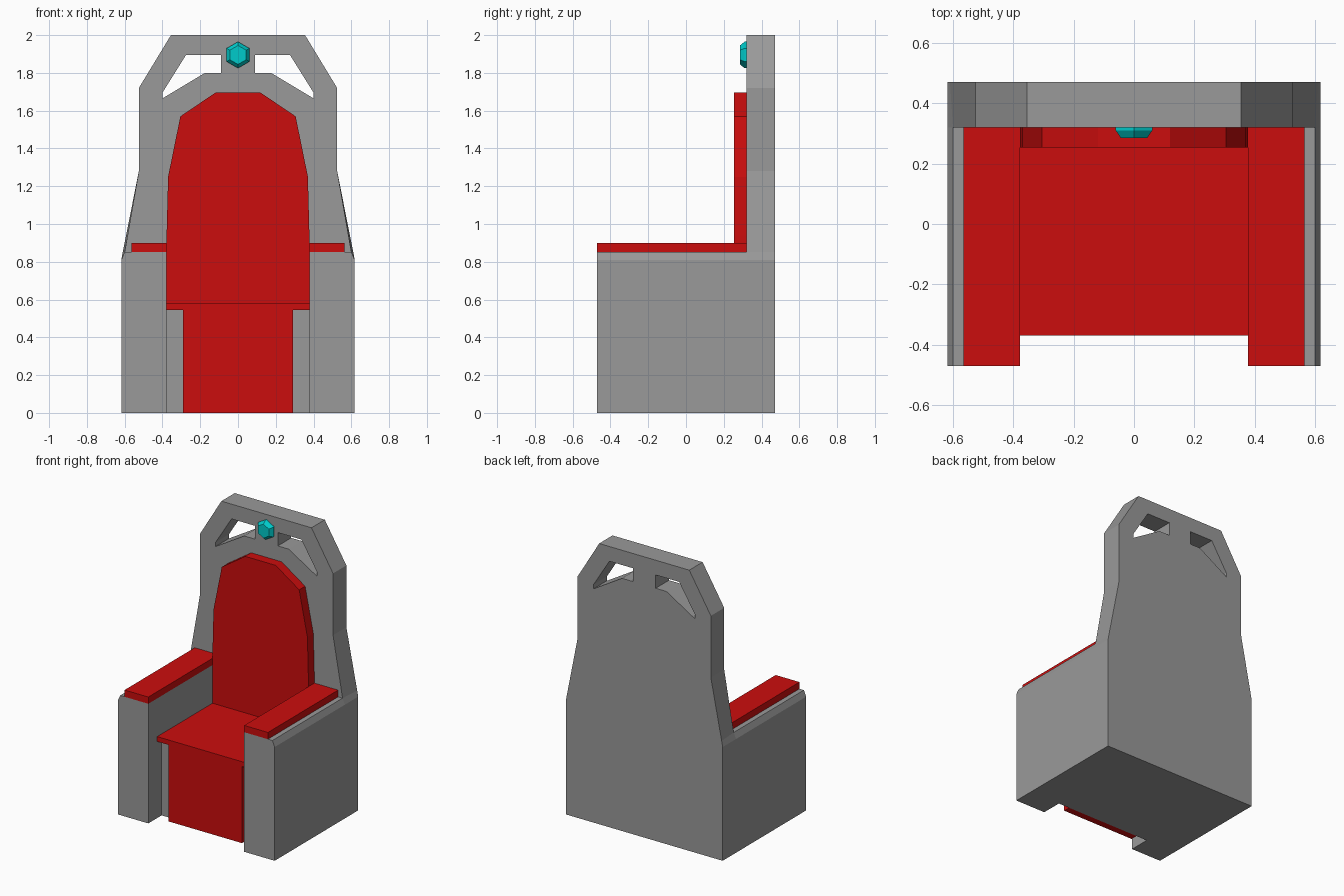
import bpy
import bmesh
import math

cube = bpy.data.objects.get("Cube")
if cube:
    bpy.data.objects.remove(cube, do_unlink=True)


def material(name, colour):
    mat = bpy.data.materials.new(name)
    mat.use_nodes = True
    mat.diffuse_color = (*colour, 1)
    mat.node_tree.nodes["Principled BSDF"].inputs["Base Color"].default_value = (*colour, 1)
    return mat


stone = material("grey stone", (0.32, 0.32, 0.32))
cloth = material("red cloth", (0.6, 0.004, 0.004))
crystal = material("teal crystal", (0.0, 0.6, 0.6))


def loft(name, front, back, y0, y1, mat):
    """Solid between two matching x-z outlines at depths y0 and y1."""
    bm = bmesh.new()
    a = [bm.verts.new((x, y0, z)) for x, z in front]
    b = [bm.verts.new((x, y1, z)) for x, z in back]
    bm.faces.new(a)
    bm.faces.new(b[::-1])
    for i in range(len(a)):
        j = (i + 1) % len(a)
        bm.faces.new((a[j], a[i], b[i], b[j]))
    bmesh.ops.recalc_face_normals(bm, faces=bm.faces[:])
    mesh = bpy.data.meshes.new(name)
    bm.to_mesh(mesh)
    bm.free()
    mesh.materials.append(mat)
    obj = bpy.data.objects.new(name, mesh)
    bpy.context.collection.objects.link(obj)
    return obj


def prism(name, outline, y0, y1, mat):
    return loft(name, outline, outline, y0, y1, mat)


def box(name, x0, x1, y0, y1, z0, z1, mat):
    return prism(name, [(x0, z0), (x1, z0), (x1, z1), (x0, z1)], y0, y1, mat)


def flip(points):
    return [(-x, z) for x, z in reversed(points)]


def mirrored(half):
    return half + flip(half)


FRONT, WALL, BACK = -0.47, 0.32, 0.47

# Tall back slab, its front edge slightly pinched above the arms
lower = [(0.618, 0), (0.618, 0.81)]
upper = [(0.525, 1.28), (0.525, 1.72), (0.355, 2.0)]
backrest = loft("backrest", mirrored(lower + [(0.6, 0.852)] + upper),
                mirrored(lower + [(0.61, 0.852)] + upper), WALL, BACK, stone)

# Pierced openings either side of the crest
opening = [(0.40, 1.665), (0.40, 1.695), (0.275, 1.895),
           (0.09, 1.895), (0.09, 1.80), (0.175, 1.80)]
cutters = []
for outline in (opening, flip(opening)):
    cutter = prism("opening_cutter", outline, WALL - 0.1, BACK + 0.1, stone)
    cutter.hide_render = True
    cutters.append(cutter)
    mod = backrest.modifiers.new("opening", "BOOLEAN")
    mod.operation = "DIFFERENCE"
    mod.solver = "EXACT"
    mod.object = cutter
graph = bpy.context.evaluated_depsgraph_get()
cut_mesh = bpy.data.meshes.new_from_object(backrest.evaluated_get(graph))
backrest.modifiers.clear()
backrest.data = cut_mesh
for cutter in cutters:
    bpy.data.objects.remove(cutter, do_unlink=True)

# Arms with a bevelled outer edge, and their pads
arm = [(0.378, 0), (0.618, 0), (0.618, 0.81), (0.6, 0.852), (0.378, 0.852)]
pad = [(0.378, 0.852), (0.565, 0.852), (0.565, 0.9), (0.378, 0.9)]
for side, shape in (("left", list), ("right", flip)):
    prism(side + "_arm", shape(arm), FRONT, WALL, stone)
    prism(side + "_arm_pad", shape(pad), FRONT, WALL, cloth)

# Seat block, hanging front cloth and seat cushion
box("seat_base", -0.378, 0.378, -0.32, WALL, 0, 0.545, stone)
box("front_cloth", -0.29, 0.29, -0.37, -0.32, 0, 0.545, cloth)
box("seat_cushion", -0.378, 0.378, -0.37, WALL, 0.545, 0.58, cloth)

# Back cushion
cushion = [(0.378, 0.58), (0.378, 0.94), (0.37, 1.25), (0.305, 1.57), (0.12, 1.695)]
prism("back_cushion", mirrored(cushion), 0.253, WALL, cloth)


# Faceted gem on the crest
def hexagon(radius):
    return [(radius * math.sin(math.tau * i / 6), 1.895 + radius * math.cos(math.tau * i / 6))
            for i in range(6)]


loft("gem", hexagon(0.07), hexagon(0.07), 0.31, WALL, crystal)
loft("gem_facets", hexagon(0.05), hexagon(0.07), 0.285, 0.31, crystal)
